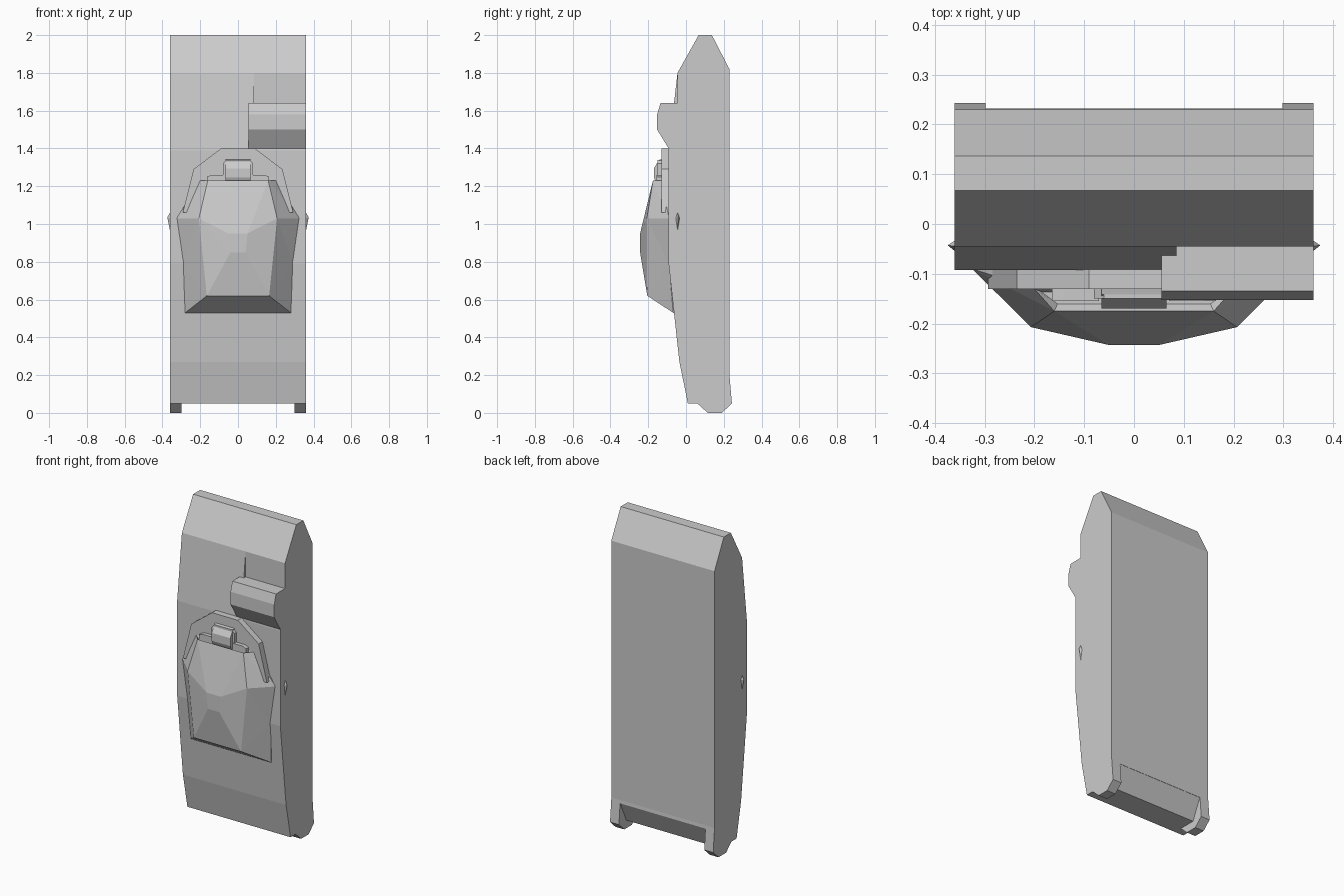
import bpy, bmesh
from mathutils import Vector

if "Cube" in bpy.data.objects:
    bpy.data.objects.remove(bpy.data.objects["Cube"])


def make(name, verts, faces):
    bm = bmesh.new()
    vs = [bm.verts.new(v) for v in verts]
    for f in faces:
        bm.faces.new([vs[i] for i in f])
    return finish(name, bm)


def finish(name, bm):
    bmesh.ops.recalc_face_normals(bm, faces=bm.faces)
    me = bpy.data.meshes.new(name)
    bm.to_mesh(me)
    bm.free()
    ob = bpy.data.objects.new(name, me)
    bpy.context.collection.objects.link(ob)
    return ob


def prism(name, pts, a, b, axis="x"):
    """Extrude (y,z) outline along x, or (x,z) outline along y."""
    place = (lambda p, t: (t, p[0], p[1])) if axis == "x" else (lambda p, t: (p[0], t, p[1]))
    n = len(pts)
    verts = [place(p, a) for p in pts] + [place(p, b) for p in pts]
    faces = [list(range(n)), list(range(n, 2 * n))]
    faces += [(i, (i + 1) % n, n + (i + 1) % n, n + i) for i in range(n)]
    return make(name, verts, faces)


def cut(ob, cutter):
    cutter.hide_render = True
    m = ob.modifiers.new("cut", "BOOLEAN")
    m.operation, m.solver, m.object = "DIFFERENCE", "EXACT", cutter
    bpy.context.view_layer.objects.active = ob
    bpy.ops.object.modifier_apply(modifier=m.name)
    bpy.data.objects.remove(cutter)


# main slab, including the feet in its profile
body = prism("body", [(0.067, 2), (0.137, 2), (0.23, 1.82), (0.23, 0.20), (0.243, 0.05),
                      (0.19, 0), (0.115, 0), (0.06, 0.05), (0.01, 0.05), (-0.035, 0.27),
                      (-0.092, 0.79), (-0.092, 1.39), (-0.045, 1.8)], -0.36, 0.36)
# gap between the feet
cut(body, prism("foot_gap", [(0.03, 0.05), (0.17, 0.05), (0.23, 0.18), (0.3, 0.18),
                             (0.3, -0.1), (0.03, -0.1)], -0.298, 0.298))
# flat recess above the roller housing
cut(body, prism("recess", [(-0.2, 1.5), (-0.045, 1.5), (-0.045, 1.81), (-0.2, 1.81)],
                0.085, 0.4))

# housing on the upper right
prism("side_housing", [(0, 1.64), (-0.135, 1.64), (-0.153, 1.58), (-0.153, 1.50),
                       (-0.092, 1.40), (0, 1.40)], 0.055, 0.36)

# arched plate behind the pouch
half = [(0.293, 1.06), (0.235, 1.29), (0.09, 1.40)]
prism("arched_plate", half + [(-x, z) for x, z in reversed(half)], -0.05, -0.13, "y")

# faceted front pouch: right half points, mirrored to the left
A, B, C, D, E, a, F, G, H, ab, Fb, Gb, Hb = range(13)
pts = [(0.16, -0.175, 1.23), (0.207, -0.207, 1.03), (0.05, -0.243, 0.95),
       (0.04, -0.243, 0.85), (0.165, -0.205, 0.62), (0.20, -0.13, 1.23),
       (0.325, -0.09, 1.03), (0.29, -0.09, 0.79), (0.28, -0.068, 0.53),
       (0.20, -0.04, 1.23), (0.325, -0.04, 1.03), (0.29, -0.04, 0.79), (0.28, -0.03, 0.53)]
n = len(pts)
bm = bmesh.new()
vs = [bm.verts.new((s * x, y, z)) for s in (1, -1) for x, y, z in pts]
for f in [(A, B, C), (B, D, C), (B, E, D), (A, a, F), (A, F, B), (B, F, G), (B, G, E),
          (G, H, E), (a, ab, Fb, F), (F, Fb, Gb, G), (G, Gb, Hb, H)]:
    for o in (0, n):
        bm.faces.new([vs[i + o] for i in f])
for p, q in [(A, C), (C, D), (D, E), (E, H), (H, Hb), (Hb, Gb), (Gb, Fb), (Fb, ab), (ab, a)]:
    bm.faces.new([vs[p], vs[q], vs[q + n], vs[p + n]])
top = bm.faces.new([vs[a], vs[A], vs[A + n], vs[a + n]])
bmesh.ops.recalc_face_normals(bm, faces=bm.faces)
bmesh.ops.inset_region(bm, faces=[top], thickness=0.016, depth=-0.02)
finish("front_pouch", bm)

# clasp on top of the pouch, with small side tabs
prism("clasp", [(-0.12, 1.345), (-0.142, 1.34), (-0.17, 1.295), (-0.17, 1.245),
                (-0.15, 1.20), (-0.12, 1.20)], -0.065, 0.065)
prism("clasp_back", [(-0.08, 1.2), (-0.08, 1.32), (-0.06, 1.34), (0.06, 1.34),
                     (0.08, 1.32), (0.08, 1.2)], -0.12, -0.15, "y")
for s, name in ((1, "right"), (-1, "left")):
    prism("clasp_tab_" + name, [(s * 0.07, 1.2), (s * 0.165, 1.2), (s * 0.165, 1.25),
                                (s * 0.14, 1.26), (s * 0.07, 1.26)], -0.12, -0.155, "y")
    # diamond stud on each side
    ring = [(-0.045, 1.07), (-0.03, 1.03), (-0.045, 0.94), (-0.058, 1.03)]
    make("side_stud_" + name, [(s * 0.355, y, z) for y, z in ring] + [(s * 0.374, -0.043, 1.035)],
         [(0, 1, 2, 3)] + [(i, (i + 1) % 4, 4) for i in range(4)])
